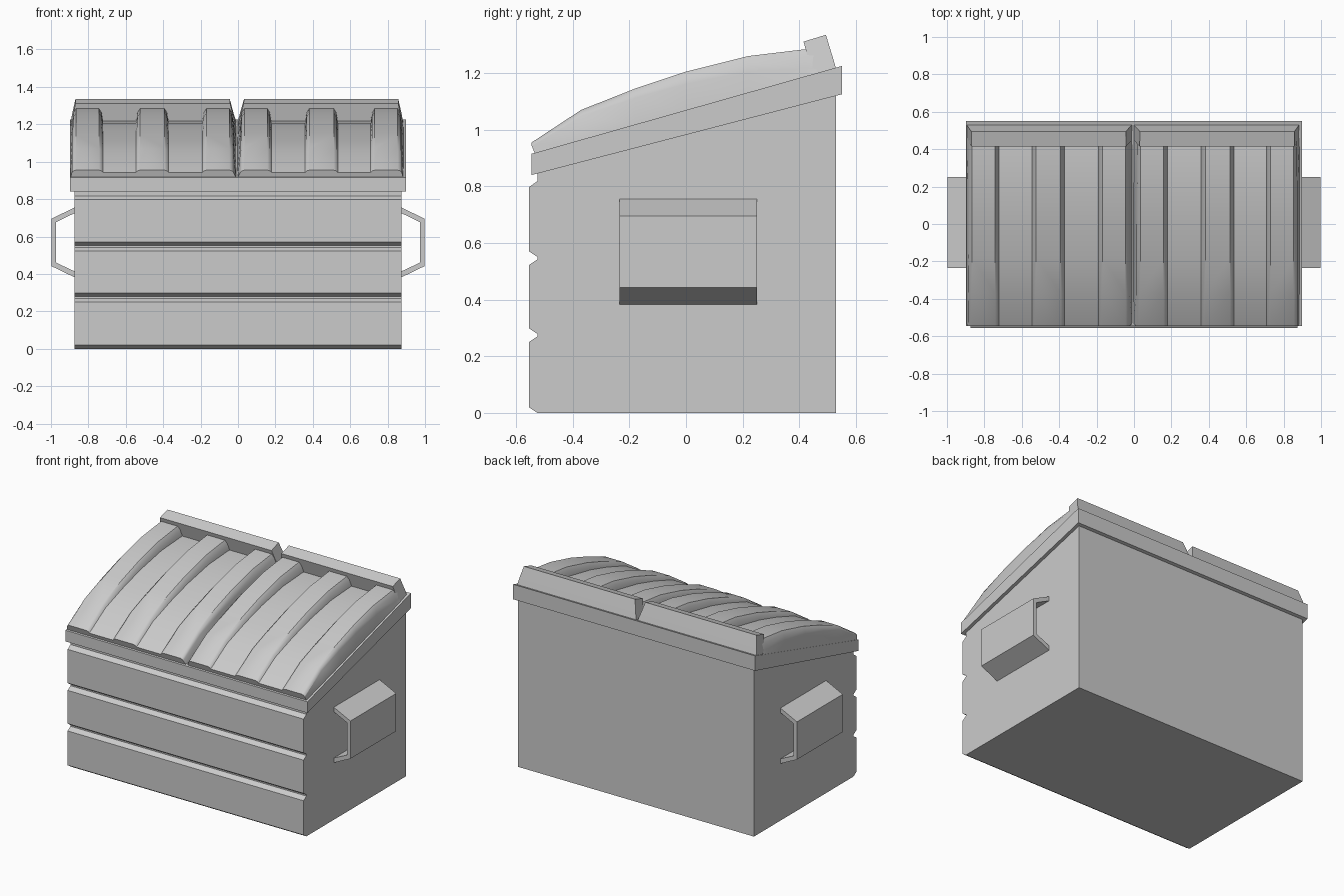
import bpy, bmesh, math

if "Cube" in bpy.data.objects:
    bpy.data.objects.remove(bpy.data.objects["Cube"])

CX = -0.006  # split line between the two lids


def loft(name, sections, x=0.0, mirror=False, smooth=None):
    """Skin a row of closed sections (equal point counts) and cap both ends."""
    bm = bmesh.new()
    rings = [[bm.verts.new(p) for p in s] for s in sections]
    n = len(rings[0])
    for a, b in zip(rings, rings[1:]):
        for i in range(n):
            j = (i + 1) % n
            bm.faces.new((a[i], a[j], b[j], b[i]))
    bm.faces.new(rings[0])
    bm.faces.new(rings[-1])
    bmesh.ops.recalc_face_normals(bm, faces=bm.faces[:])
    me = bpy.data.meshes.new(name)
    bm.to_mesh(me)
    bm.free()
    ob = bpy.data.objects.new(name, me)
    bpy.context.collection.objects.link(ob)
    ob.location.x = x
    if mirror:
        ob.modifiers.new("Mirror", 'MIRROR').use_mirror_merge = False
    if smooth:
        bpy.ops.object.select_all(action='DESELECT')
        ob.select_set(True)
        bpy.context.view_layer.objects.active = ob
        bpy.ops.object.shade_smooth_by_angle(angle=math.radians(smooth))
    return ob


def extrude_x(name, profile, half):
    return loft(name, [[(x, y, z) for y, z in profile] for x in (-half, half)])


# Bin body: side profile with V grooves across the front
F, G = -0.555, -0.525
body = [(0.53, 0), (G, 0), (F, 0.02)]
for z in (0.25, 0.522):
    body += [(F, z), (G, z + 0.02), (G, z + 0.029), (F, z + 0.049)]
body += [(F, 0.797), (G, 0.818), (G, 0.88), (0.53, 1.15)]
extrude_x("bin_body", body, 0.875)

# Sloping rim around the top of the body
extrude_x("rim", [(-0.545, 0.84), (0.55, 1.125), (0.55, 1.225), (-0.545, 0.915)], 0.897)

# Side handles: bent strap
strap = [(0.87, 0.757), (0.998, 0.695), (0.998, 0.442), (0.87, 0.38),
         (0.87, 0.412), (0.972, 0.46), (0.972, 0.677), (0.87, 0.727)]
loft("side_handles", [[(x, y, z) for x, z in strap] for y in (-0.235, 0.25)], mirror=True)

# Ribbed lids: cross-section (x, height) where 0 = panel level, 1 = rib top
section = []
for a, b in ((0.018, 0.185), (0.365, 0.54), (0.715, 0.882)):
    section += [(a, 0), (a + 0.008, 0.65), (a + 0.022, 1),
                (b - 0.022, 1), (b - 0.008, 0.65), (b, 0)]
crown = [(-0.545, 0.955), (-0.37, 1.07), (-0.18, 1.145), (0.0, 1.205),
         (0.22, 1.26), (0.42, 1.284), (0.46, 1.286)]
rings = []
for i, (y, top) in enumerate(crown):
    base = 0.912 + 0.283 * (y + 0.545)
    drop = 0.012 + 0.055 * (y + 0.545) / 0.965
    yb = y + (0.013 if i == 0 else 0)  # front edge leans outward
    rings.append([(0.004, yb, base)]
                 + [(x, y, top - drop * (1 - k)) for x, k in section]
                 + [(0.89, yb, base)])
loft("lids", rings, x=CX, mirror=True, smooth=32)

# Raised hinge bar along the back of each lid, ends tapered to leave a notch
# Each row: y, z, inner x, outer x
bar = [(0.415, 1.311), (0.494, 1.335), (0.517, 1.26), (0.53, 1.215), (0.45, 1.185)]
inner = [0.036, 0.038, 0.018, 0.004, 0.004]
outer = [0.863, 0.863, 0.88, 0.888, 0.888]
loft("hinge_bars", [[(x, y, z) for x, (y, z) in zip(xs, bar)] for xs in (inner, outer)],
     x=CX, mirror=True)
